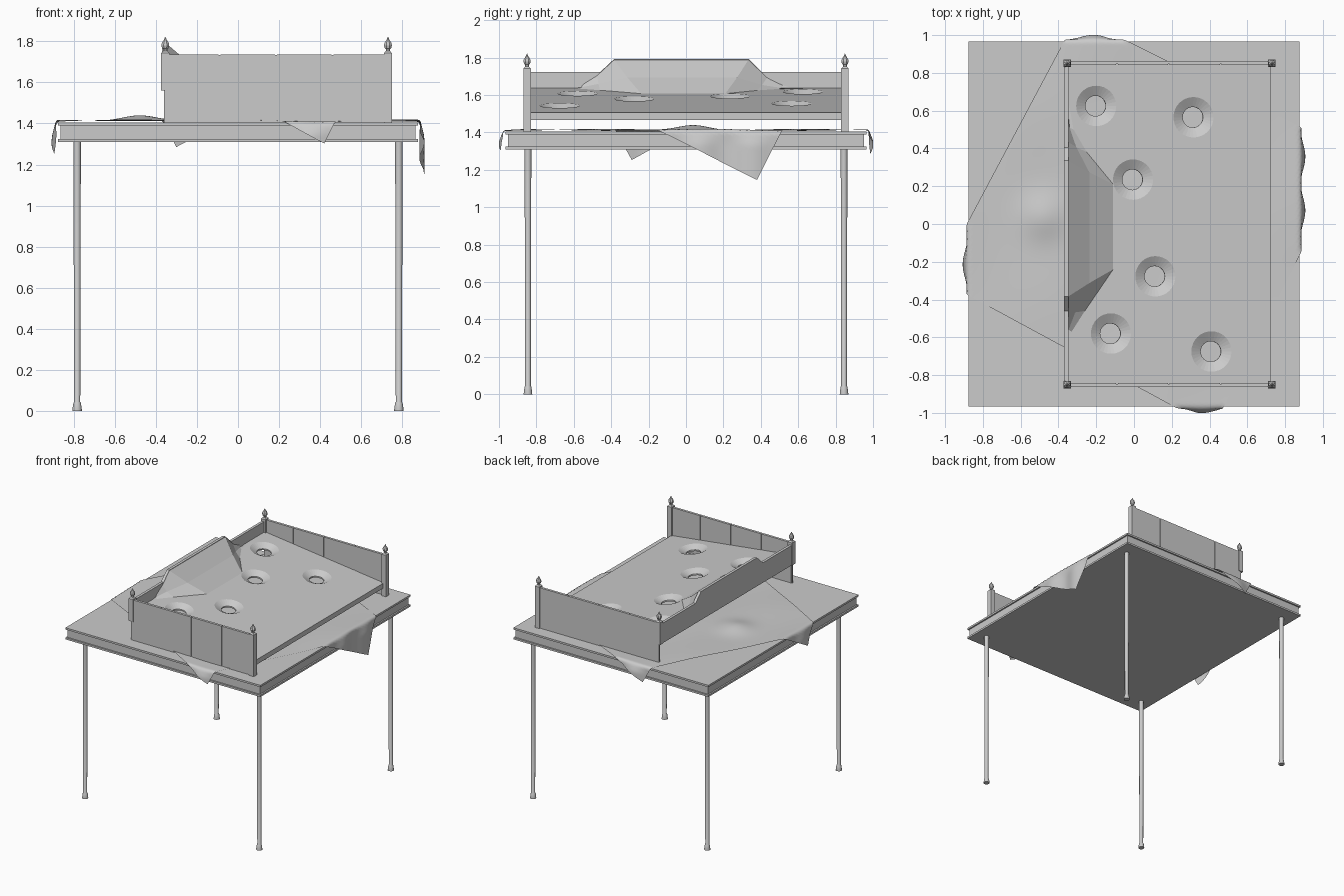
import bpy, bmesh, math
from mathutils import Vector, Matrix

if "Cube" in bpy.data.objects:
    bpy.data.objects.remove(bpy.data.objects["Cube"])


def make(name, bm, smooth=None):
    bmesh.ops.recalc_face_normals(bm, faces=bm.faces)
    me = bpy.data.meshes.new(name)
    bm.to_mesh(me)
    bm.free()
    ob = bpy.data.objects.new(name, me)
    bpy.context.collection.objects.link(ob)
    if smooth:
        bpy.ops.object.select_all(action='DESELECT')
        ob.select_set(True)
        bpy.context.view_layer.objects.active = ob
        bpy.ops.object.shade_smooth_by_angle(angle=math.radians(smooth))
    return ob


def add_box(bm, lo, hi):
    lo, hi = Vector(lo), Vector(hi)
    m = Matrix.Translation((lo + hi) / 2) @ Matrix.Diagonal((*(hi - lo), 1))
    bmesh.ops.create_cube(bm, size=1, matrix=m)


def add_lathe(bm, profile, n, m, spin=0.0):
    rings = [[bm.verts.new(m @ Vector((r * math.cos(spin + 2 * math.pi * i / n),
                                       r * math.sin(spin + 2 * math.pi * i / n), z)))
              for i in range(n)] for r, z in profile]
    for a, b in zip(rings, rings[1:]):
        for i in range(n):
            j = (i + 1) % n
            bm.faces.new((a[i], a[j], b[j], b[i]))
    bm.faces.new(rings[0][::-1])
    bm.faces.new(rings[-1])


def add_prism(bm, pts, axis_vec):
    f = bm.faces.new([bm.verts.new(p) for p in pts])
    r = bmesh.ops.extrude_face_region(bm, geom=[f])
    bmesh.ops.translate(bm, vec=axis_vec,
                        verts=[v for v in r['geom'] if isinstance(v, bmesh.types.BMVert)])


# table top: recessed core between two lips
bm = bmesh.new()
for inset, z0, z1 in ((0, 1.39, 1.405), (.012, 1.325, 1.39), (0, 1.31, 1.325)):
    add_box(bm, (-.877 + inset, -.965 + inset, z0), (.877 - inset, .965 - inset, z1))
make("table_top", bm)

# table legs with flared feet
for sx in (-1, 1):
    for sy in (-1, 1):
        bm = bmesh.new()
        add_lathe(bm, [(.023, 0), (.022, .015), (.018, .04), (.015, .045), (.018, 1.315)], 16,
                  Matrix.Translation((sx * .783, sy * .845, 0)))
        make("table_leg", bm, 40)

# draped cloth: a rotated square folded over the table edges
N = 90
R_, B_, L_, F_ = (Vector(p) for p in ((1.15, .38), (-.3, 1.10), (-1.04, -.29), (.42, -1.08)))


def fold(c, lim, r=.012):
    # bend the overhang of one coordinate round a small radius, then straight down
    s, d = math.copysign(1, c), abs(c) - lim
    if d <= 0:
        return c, 0
    t = min(d / r, math.pi / 2)
    return s * (lim + r * math.sin(t)), r * (1 - math.cos(t)) + max(0, d - r * math.pi / 2)


bm = bmesh.new()
grid = []
for i in range(N + 1):
    row = []
    for j in range(N + 1):
        u, v = i / N, j / N
        p = (1 - u) * ((1 - v) * L_ + v * B_) + u * ((1 - v) * F_ + v * R_)
        x, dx = fold(p.x, .875)
        y, dy = fold(p.y, .965)
        z = 1.409 + .005 * (1 + math.sin(7 * p.x + 2) * math.sin(6 * p.y + 1))
        z += .03 * math.exp(-((p.x + .48) / .12) ** 2 - ((p.y - .04) / .12) ** 2)
        bulge = .012 * math.sin(22 * (p.x if dy else p.y))
        if dx:
            x += math.copysign(1, x) * min(1, dx / .08) * (.008 + bulge)
        if dy:
            y += math.copysign(1, y) * min(1, dy / .06) * (.012 + bulge)
        row.append(bm.verts.new((x, y, z - dx - dy)))
    grid.append(row)
for i in range(N):
    for j in range(N):
        bm.faces.new((grid[i][j], grid[i + 1][j], grid[i + 1][j + 1], grid[i][j + 1]))
make("draped_cloth", bm, 60)

# sloping board with funnel holes
X0, X1 = -.35, .722
SLOPE = -.122


def surf(x):
    return 1.594 + SLOPE * x


bm = bmesh.new()
add_prism(bm, [(X0, -.85, surf(X0)), (X1, -.85, surf(X1)),
               (X1, -.85, surf(X1) - .04), (X0, -.85, surf(X0) - .04)], (0, 1.7, 0))
board = make("sloping_board", bm)
bm = bmesh.new()
for x, y in ((-.2, .625), (.315, .565), (-.005, .235), (.113, -.277), (-.122, -.58), (.41, -.675)):
    m = Matrix.Translation((x, y, surf(x))) @ Matrix.Rotation(-math.atan(SLOPE), 4, 'Y')
    add_lathe(bm, [(.054, -.1), (.054, -.028), (.107, 0), (.126, .01)], 32, m)
cutter = make("hole_cutter", bm)
mod = board.modifiers.new("holes", 'BOOLEAN')
mod.operation = 'DIFFERENCE'
mod.solver = 'EXACT'
mod.object = cutter
cutter.hide_render = True
cutter.hide_viewport = False
cutter.display_type = 'WIRE'
bpy.context.view_layer.update()
done = bpy.data.meshes.new_from_object(board.evaluated_get(bpy.context.evaluated_depsgraph_get()))
board.modifiers.clear()
board.data = done
bpy.data.objects.remove(cutter)

# ramp hump: faceted skin from the raised rail down to the board
crest = [(-.65, 1.637), (-.55, 1.66), (-.476, 1.706), (-.385, 1.79),
         (.335, 1.79), (.435, 1.695), (.52, 1.655), (.64, 1.637)]
base = [(-.345, -.65), (-.33, -.57), (-.26, -.46), (-.11, -.24),
        (-.11, .21), (-.25, .38), (-.32, .50), (-.345, .64)]
bm = bmesh.new()
rows = []
for (cy, cz), (bx, by) in zip(crest, base):
    a, b = Vector((-.35, cy, cz)), Vector((bx, by, surf(bx)))
    mid = a.lerp(b, .5) - Vector((.006, 0, .006))
    rows.append([bm.verts.new(p) for p in (a, mid, b)])
for p, q in zip(rows, rows[1:]):
    for k in range(2):
        bm.faces.new((p[k], p[k + 1], q[k + 1], q[k]))
make("ramp_hump", bm)

# back rail with raised middle
bm = bmesh.new()
outline = [(-.85, 1.56), (-.85, 1.722), (-.46, 1.722), (-.385, 1.792),
           (.335, 1.792), (.405, 1.722), (.85, 1.722), (.85, 1.56)]
add_prism(bm, [(-.37, y, z) for y, z in outline], (.022, 0, 0))
make("back_rail", bm)

# grooved end panels
for s, name in ((-1, "front_panel"), (1, "rear_panel")):
    bm = bmesh.new()
    add_box(bm, (-.36, s * .853 - .006, 1.405), (.73, s * .853 + .006, 1.732))
    cuts = (-.36, -.09, .185, .46, .73)
    for a, b in zip(cuts, cuts[1:]):
        add_box(bm, (a + .004, s * .853 - .01, 1.407), (b - .004, s * .853 + .01, 1.735))
    make(name, bm)

# corner posts with finials; the rail-side posts stop short
for s in (-1, 1):
    for x, z0 in ((-.354, 1.56), (.73, 1.405)):
        bm = bmesh.new()
        add_box(bm, (x - .02, s * .85 - .02, z0), (x + .02, s * .85 + .02, 1.742))
        m = Matrix.Translation((x, s * .85, 0))
        add_lathe(bm, [(.028, 1.742), (.014, 1.753)], 4, m, math.pi / 4)
        add_lathe(bm, [(.011, 1.75), (.011, 1.762), (.017, 1.767), (.021, 1.78),
                       (.018, 1.793), (.008, 1.806), (.001, 1.822)], 8, m, math.pi / 8)
        make("corner_post", bm)
